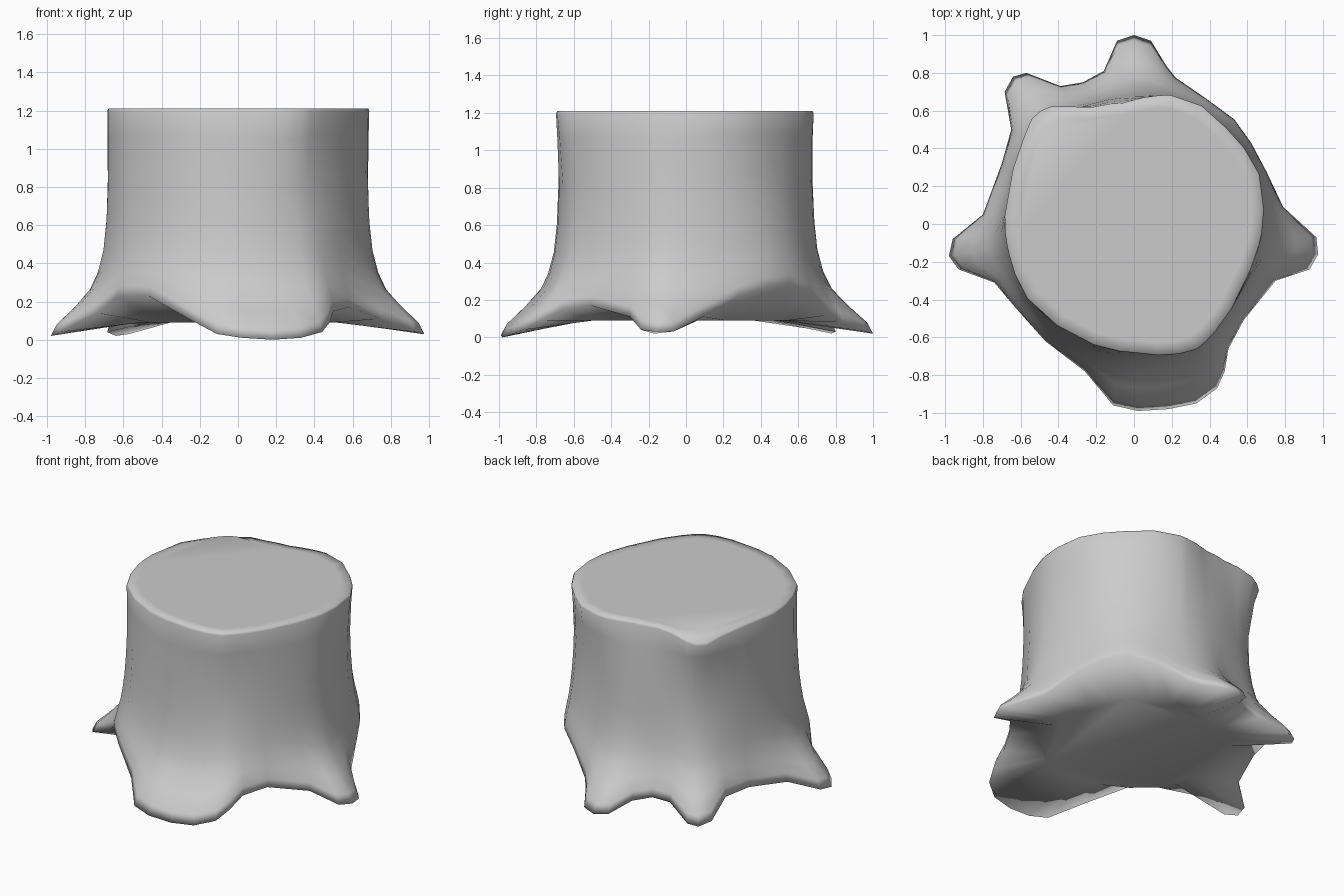
import bpy, bmesh, math

if "Cube" in bpy.data.objects:
    bpy.data.objects.remove(bpy.data.objects["Cube"])

# Ground outline with flared roots: (x, y, height of the lower edge), counter-clockwise
ROOTS = [
    (.975, -.16, .03), (.965, -.07, .03), (.79, .09, .11), (.70, .28, .22),      # right root
    (.62, .43, .27), (.53, .555, .29), (.38, .665, .23), (.22, .775, .12),
    (.17, .84, .08), (.09, .97, .03), (0, 1.0, .02), (-.09, .97, .03),         # back root
    (-.16, .81, .08), (-.27, .75, .11), (-.39, .73, .10), (-.57, .80, .03),
    (-.64, .78, .02), (-.685, .70, .04), (-.65, .50, .12), (-.70, .32, .13),   # back left root
    (-.80, .05, .09), (-.96, -.08, .03), (-.98, -.17, .02), (-.93, -.24, .04),  # left root
    (-.74, -.31, .14), (-.63, -.44, .23), (-.47, -.62, .23), (-.26, -.78, .11),
    (-.11, -.96, .03), (.02, -.99, .01), (.18, -.98, 0), (.33, -.95, .01),     # front root
    (.44, -.87, .04), (.48, -.78, .09), (.50, -.66, .15), (.58, -.51, .17),
    (.75, -.30, .11), (.93, -.24, .04)]

# Outline of the cut top
TOP = [(.685, .13), (.67, .25), (.60, .38), (.52, .476), (.43, .56), (.34, .64), (.24, .68),
       (.12, .68), (-.05, .64), (-.25, .61), (-.45, .62), (-.53, .58), (-.60, .40), (-.66, .20),
       (-.685, 0), (-.65, -.20), (-.60, -.34), (-.53, -.44), (-.35, -.57), (-.15, -.66),
       (0, -.68), (.23, -.69), (.34, -.66), (.43, -.57), (.55, -.38), (.63, -.20), (.68, -.03)]

# Trunk levels from top to ground: (height, blend to round trunk, blend to root outline)
H = 1.21
LEVELS = [(1.195, 0, 0), (1.05, .3, 0), (.8, .7, .005), (.6, .75, .03), (.45, .7, .08),
          (.33, .7, .18), (.24, .7, .32), (.15, .7, .59), (.06, .7, .9), (0, .7, 1)]
ROUND_R = .68


def polar(x, y):
    return math.atan2(y, x) % math.tau, math.hypot(x, y)


TOP_POLAR = sorted(polar(x, y) for x, y in TOP)
TOP_POLAR = ([(TOP_POLAR[-1][0] - math.tau, TOP_POLAR[-1][1])] + TOP_POLAR
             + [(TOP_POLAR[0][0] + math.tau, TOP_POLAR[0][1])])


def top_radius(a):
    for (a0, r0), (a1, r1) in zip(TOP_POLAR, TOP_POLAR[1:]):
        if a0 <= a <= a1:
            return r0 + (r1 - r0) * (a - a0) / (a1 - a0)


bm = bmesh.new()


def ring(point, dip=0.0):
    """One loop of vertices; dip lowers the worn back left corner of the top."""
    out = []
    for x, y, zb in ROOTS:
        a, rb = polar(x, y)
        r, z = point(top_radius(a), rb, zb)
        z -= dip * max(0, 1 - abs(math.degrees(a) - 132) / 16)
        out.append(bm.verts.new((r * math.cos(a), r * math.sin(a), z)))
    return out


def wall_point(h, blend, flare):
    def point(rt, rb, zb):
        r = rt + (ROUND_R - rt) * blend
        f = flare ** (1 - 1.8 * zb)          # gentler flare between the roots
        return r + (rb - r) * f, zb + h * (H - zb) / H
    return point


# Cut top with a narrow softened rim
rings = [ring(lambda rt, rb, zb: (rt * .9, H)),
         ring(lambda rt, rb, zb: (rt * .992, H), .06)]
# Trunk wall and roots
rings += [ring(wall_point(*lv), .06 if lv[0] > 1.1 else 0) for lv in LEVELS]
# Underside
rings.append(ring(lambda rt, rb, zb: (rt * .8, .09)))

n = len(ROOTS)
for upper, lower in zip(rings, rings[1:]):
    for i in range(n):
        j = (i + 1) % n
        bm.faces.new((upper[i], lower[i], lower[j], upper[j]))
bm.faces.new(rings[0])
bm.faces.new(rings[-1][::-1])
bmesh.ops.recalc_face_normals(bm, faces=bm.faces)
for f in bm.faces:
    f.smooth = True

mesh = bpy.data.meshes.new("tree_stump")
bm.to_mesh(mesh)
bm.free()
stump = bpy.data.objects.new("tree_stump", mesh)
bpy.context.collection.objects.link(stump)
